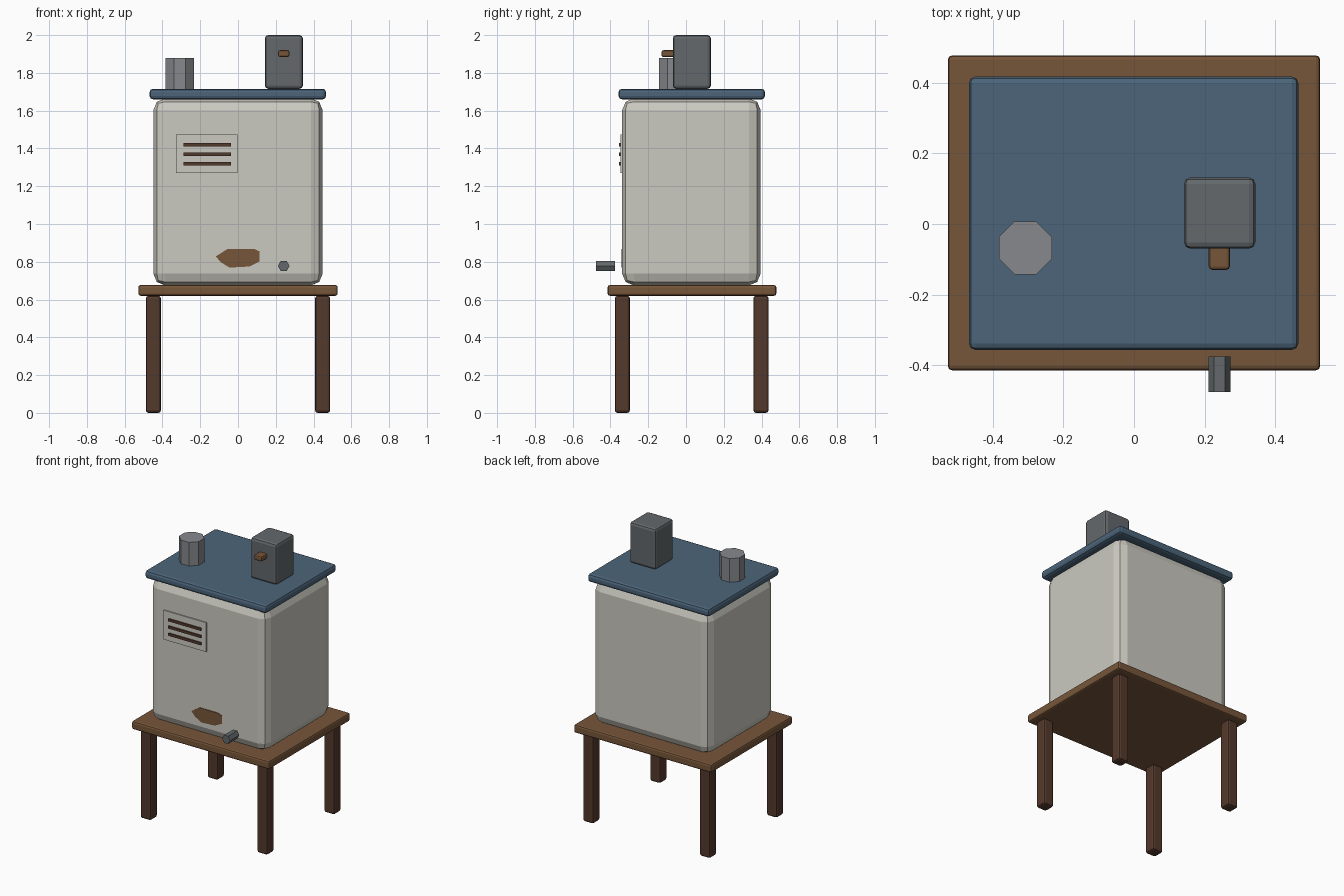
import bpy, bmesh, math

if "Cube" in bpy.data.objects:
    bpy.data.objects.remove(bpy.data.objects["Cube"])


def material(name, rgb):
    m = bpy.data.materials.new(name)
    m.diffuse_color = (*rgb, 1)
    m.use_nodes = True
    m.node_tree.nodes["Principled BSDF"].inputs["Base Color"].default_value = m.diffuse_color
    return m


CREAM = material("cream enamel", (0.60, 0.59, 0.53))
BLUE = material("blue lid", (0.072, 0.130, 0.195))
WOOD = material("brown wood", (0.185, 0.093, 0.042))
DARK = material("dark wood", (0.088, 0.041, 0.025))
GREY = material("dark grey metal", (0.125, 0.140, 0.148))
STEEL = material("light grey metal", (0.240, 0.246, 0.262))


def finish(name, bm, mat, bevel=0, segments=2, smooth=False):
    bmesh.ops.recalc_face_normals(bm, faces=bm.faces[:])
    me = bpy.data.meshes.new(name)
    bm.to_mesh(me)
    bm.free()
    ob = bpy.data.objects.new(name, me)
    bpy.context.collection.objects.link(ob)
    me.materials.append(mat)
    if bevel:
        mod = ob.modifiers.new("bevel", "BEVEL")
        mod.width = bevel
        mod.segments = segments
        mod.limit_method = "ANGLE"
    if smooth:
        bpy.context.view_layer.objects.active = ob
        ob.select_set(True)
        bpy.ops.object.shade_smooth_by_angle(angle=math.radians(30))
        ob.select_set(False)
    return ob


def box(name, x, y, z, mat, bevel=0, segments=2):
    """Box from (min, max) ranges, with rounded edges."""
    bm = bmesh.new()
    bmesh.ops.create_cube(bm, size=1)
    for v in bm.verts:
        for i, (lo, hi) in enumerate((x, y, z)):
            v.co[i] = lo if v.co[i] < 0 else hi
    return finish(name, bm, mat, bevel, segments)


def prism(name, points, depth, mat):
    """Extrude a closed 3D outline along a vector."""
    bm = bmesh.new()
    face = bm.faces.new([bm.verts.new(p) for p in points])
    ext = bmesh.ops.extrude_face_region(bm, geom=[face], use_keep_orig=True)
    verts = [g for g in ext["geom"] if isinstance(g, bmesh.types.BMVert)]
    bmesh.ops.translate(bm, verts=verts, vec=depth)
    return finish(name, bm, mat)


# Stand: top board and four legs
box("table_top", (-0.528, 0.528), (-0.415, 0.478), (0.62, 0.677), WOOD, 0.012)
for sx, side in ((-1, "left"), (1, "right")):
    for cy, end in ((-0.337, "front"), (0.397, "back")):
        cx = sx * 0.448
        box(f"{end}_{side}_leg", (cx - 0.04, cx + 0.04), (cy - 0.04, cy + 0.04),
            (0, 0.62), DARK, 0.014)

# Tank with broad rounded edges and its lid
box("tank_body", (-0.448, 0.448), (-0.338, 0.395), (0.675, 1.665), CREAM, 0.062, 2)
box("lid", (-0.468, 0.466), (-0.357, 0.418), (1.66, 1.716), BLUE, 0.018)

# Control box with its small knob
box("control_box", (0.142, 0.344), (-0.07, 0.132), (1.716, 2.0), GREY, 0.018)
box("knob", (0.212, 0.272), (-0.13, -0.06), (1.884, 1.92), WOOD, 0.010)

# Octagonal chimney stub with flats facing the axes
R = 0.075 / math.cos(math.pi / 8)
prism("chimney", [(-0.308 + R * math.cos(math.pi / 8 + i * math.pi / 4),
                   -0.068 + R * math.sin(math.pi / 8 + i * math.pi / 4), 1.71)
                  for i in range(8)], (0, 0, 0.17), STEEL)

# Hexagonal spout at the front
prism("spout", [(0.242 + 0.031 * math.cos(i * math.pi / 3), -0.476,
                 0.778 + 0.031 * math.sin(i * math.pi / 3)) for i in range(6)],
      (0, 0.1, 0), GREY)

# Vent panel with three slots
box("vent_panel", (-0.328, -0.003), (-0.346, -0.335), (1.27, 1.473), CREAM)
for i in range(3):
    z = 1.319 + 0.05 * i
    box(f"vent_slot_{i + 1}", (-0.288, -0.038), (-0.354, -0.345),
        (z - 0.009, z + 0.009), DARK)

# Rust patch low on the front
patch = [(-0.118, 0.828), (-0.055, 0.868), (0.085, 0.868), (0.115, 0.855),
         (0.115, 0.802), (0.06, 0.775), (-0.045, 0.769), (-0.09, 0.797)]
prism("rust_patch", [(x, -0.342, z) for x, z in patch], (0, 0.006, 0), WOOD)
